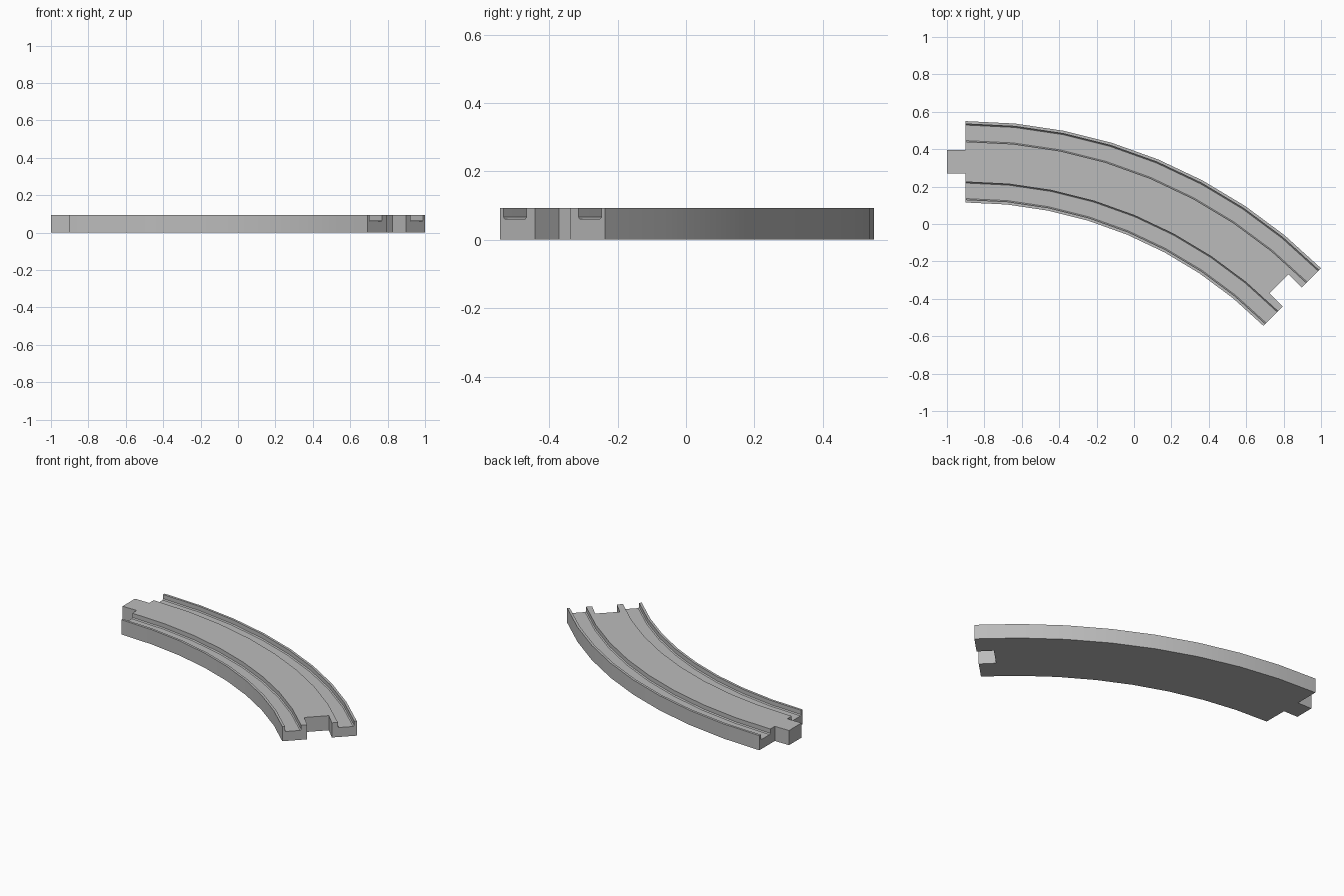
import bpy, bmesh, math
from mathutils import Matrix

cube = bpy.data.objects.get("Cube")
if cube:
    bpy.data.objects.remove(cube, do_unlink=True)

CX, CY = -0.9, -2.137            # centre of the bend
R_IN, R_MID, R_OUT = 2.252, 2.4695, 2.687
H, FLOOR, CH = 0.093, 0.06, 0.006  # height, groove floor, groove corner chamfer
SEGMENTS, SWEEP = 8, math.radians(45)

grey = bpy.data.materials.new("grey plastic")
grey.use_nodes = True
grey.diffuse_color = (0.5, 0.5, 0.5, 1)
grey.node_tree.nodes["Principled BSDF"].inputs["Base Color"].default_value = (0.5, 0.5, 0.5, 1)


def make_object(name, bm):
    bmesh.ops.recalc_face_normals(bm, faces=bm.faces)
    mesh = bpy.data.meshes.new(name)
    bm.to_mesh(mesh)
    bm.free()
    mesh.materials.append(grey)
    obj = bpy.data.objects.new(name, mesh)
    bpy.context.collection.objects.link(obj)
    return obj


def block(name, along, across, height, z0, matrix):
    """Box whose local x runs 0..along, centred in y, standing on z0."""
    bm = bmesh.new()
    bmesh.ops.create_cube(bm, size=1, matrix=matrix
                          @ Matrix.Translation((along / 2, 0, z0 + height / 2))
                          @ Matrix.Diagonal((along, across, height, 1)))
    return make_object(name, bm)


def groove(a, b):
    """Profile points of a wheel groove between radii a and b."""
    return [(a, H), (a, FLOOR + CH), (a + CH, FLOOR),
            (b - CH, FLOOR), (b, FLOOR + CH), (b, H)]


# Track: cross-section swept around the bend
profile = ([(R_OUT, 0), (R_IN, 0), (R_IN, H)]
           + groove(R_IN + 0.015, R_IN + 0.11)
           + groove(R_OUT - 0.11, R_OUT - 0.015) + [(R_OUT, H)])
bm = bmesh.new()
rings = []
for i in range(SEGMENTS + 1):
    a = SWEEP * i / SEGMENTS
    rings.append([bm.verts.new((CX + r * math.sin(a), CY + r * math.cos(a), z))
                  for r, z in profile])
n = len(profile)
for r0, r1 in zip(rings, rings[1:]):
    for k in range(n):
        bm.faces.new((r0[k], r0[(k + 1) % n], r1[(k + 1) % n], r1[k]))
bm.faces.new(rings[0])
bm.faces.new(rings[-1])
track = make_object("curved_track", bm)

# Connector tab on the straight end, socket cut into the other end
tab = block("connector_tab", 0.15, 0.125, H, 0,
            Matrix.Translation((-1.0, CY + R_MID, 0)))
end = Matrix.Translation((CX + R_MID * math.sin(SWEEP), CY + R_MID * math.cos(SWEEP), 0))
socket = block("socket_cutter", 0.2, 0.144, 0.3, -0.1,
               end @ Matrix.Rotation(-SWEEP, 4, "Z") @ Matrix.Translation((-0.1, 0, 0)))
socket.hide_render = True

bpy.ops.object.select_all(action="DESELECT")
bpy.context.view_layer.objects.active = track
track.select_set(True)
for tool, operation in ((tab, "UNION"), (socket, "DIFFERENCE")):
    mod = track.modifiers.new(tool.name, "BOOLEAN")
    mod.object, mod.operation, mod.solver = tool, operation, "EXACT"
    bpy.ops.object.modifier_apply(modifier=mod.name)
    bpy.data.objects.remove(tool, do_unlink=True)

bpy.ops.object.shade_smooth_by_angle(angle=math.radians(30))
